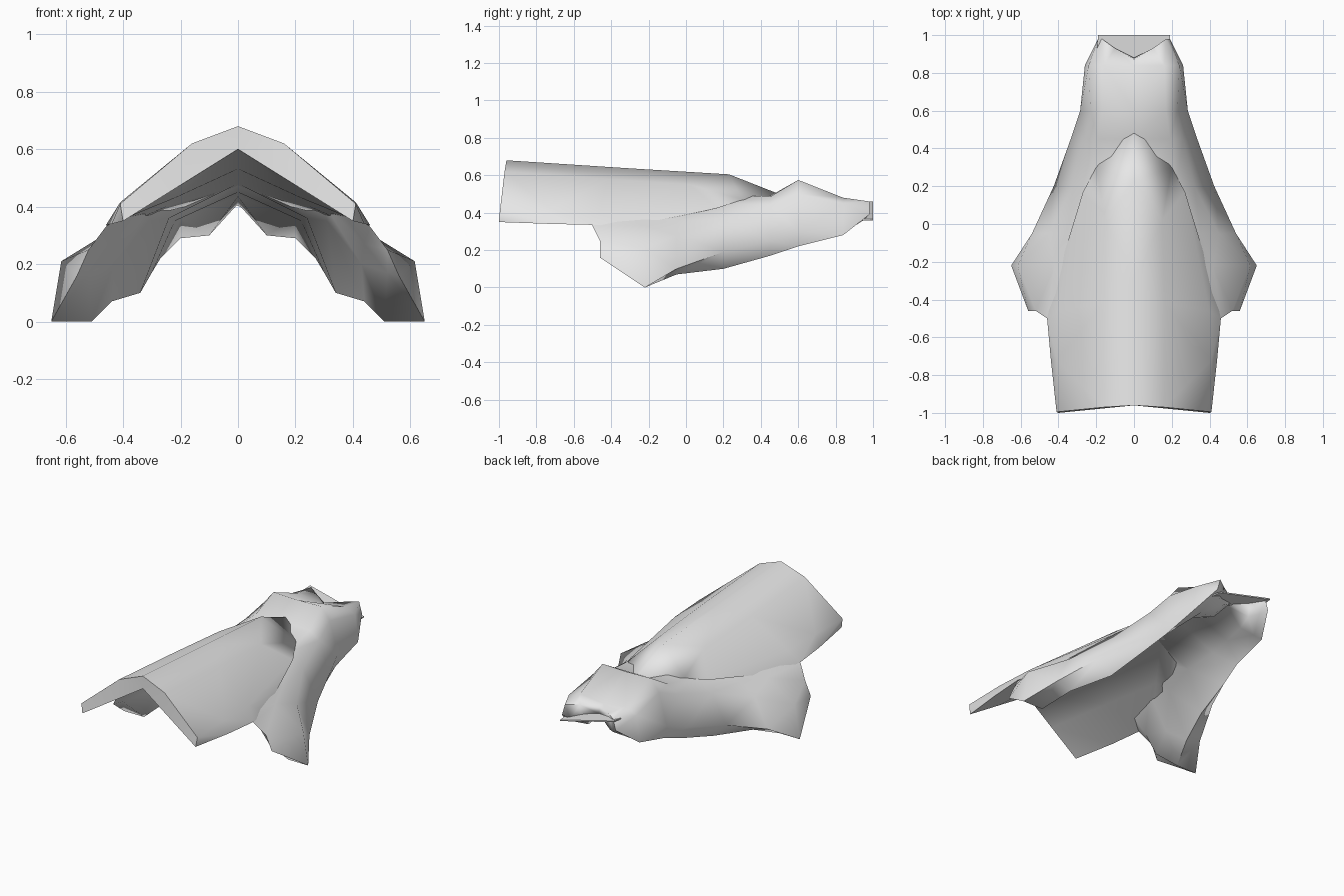
import bpy, bmesh, math

if "Cube" in bpy.data.objects:
    bpy.data.objects.remove(bpy.data.objects["Cube"])

grey = bpy.data.materials.new("plain_grey")
grey.diffuse_color = (0.8, 0.8, 0.8, 1)
grey.use_nodes = True
grey.node_tree.nodes["Principled BSDF"].inputs["Base Color"].default_value = grey.diffuse_color


def finish(name, bm, angle):
    """Turn a bmesh into a grey, smooth shaded object."""
    bmesh.ops.recalc_face_normals(bm, faces=bm.faces)
    me = bpy.data.meshes.new(name)
    bm.to_mesh(me)
    bm.free()
    ob = bpy.data.objects.new(name, me)
    bpy.context.collection.objects.link(ob)
    me.materials.append(grey)
    bpy.ops.object.select_all(action='DESELECT')
    ob.select_set(True)
    bpy.context.view_layer.objects.active = ob
    bpy.ops.object.shade_smooth_by_angle(angle=math.radians(angle))


def loft(name, rings, angle=75):
    """Join half rings into a solid half, then mirror it across x = 0."""
    bm = bmesh.new()
    for side in (1, -1):
        rows = [[bm.verts.new((side * x, y, z)) for x, y, z in r] for r in rings]
        n = len(rows[0])
        for a, b in zip(rows, rows[1:]):
            for i in range(n):
                j = (i + 1) % n
                quad = (a[i], a[j], b[j], b[i])
                if any(abs(v.co.x) > 1e-4 for v in quad):
                    bm.faces.new(quad)
        # end caps, as strips between the top and the underside
        for r in (rows[0], rows[-1]):
            for i in range((n - 1) // 2):
                cap = [r[i], r[i + 1], r[n - 2 - i], r[n - 1 - i]]
                bm.faces.new(list(dict.fromkeys(cap)))
    bmesh.ops.remove_doubles(bm, verts=bm.verts, dist=1e-4)
    bmesh.ops.triangulate(bm, faces=bm.faces)
    finish(name, bm, angle)


# canopy: arched top, flat V underside, chevron shaped rear edge
loft("canopy", [
    [(0, -.96, .68), (.16, -.97, .62), (.41, -.995, .41),
     (.4, -1, .35), (.2, -.98, .475), (0, -.96, .6)],
    [(0, -.3, .637), (.16, -.42, .58), (.41, -.72, .415),
     (.44, -.72, .34), (.22, -.5, .43), (0, -.3, .531)],
    [(0, .23, .605), (.15, .02, .55), (.4, -.46, .41),
     (.46, -.5, .335), (.25, -.1, .4), (0, .25, .474)],
    [(0, .51, .495), (.2, .3, .47), (.27, .17, .425),
     (.42, -.32, .325), (.3, -.05, .37), (0, .5, .448)],
])

# hind shell running forward into the two legs: (y, half ring of x, z)
sections = [
    (.84, [(0, .46), (.16, .48), (.24, .45), (.26, .28), (.2, .29), (.1, .3), (0, .41)]),
    (.6, [(0, .57), (.17, .575), (.23, .5), (.285, .3), (.27, .22), (.2, .36), (0, .435)]),
    (.45, [(0, .49), (.19, .485), (.26, .44), (.335, .25), (.3, .17), (.22, .35), (0, .45)]),
    (.2, [(0, .5), (.22, .45), (.32, .37), (.425, .19), (.34, .1), (.24, .36), (0, .48)]),
    (-.05, [(.12, .53), (.35, .355), (.45, .28), (.54, .1), (.44, .07), (.31, .35), (.12, .5)]),
    (-.22, [(.3, .43), (.42, .33), (.615, .21), (.65, 0), (.51, 0), (.43, .2), (.3, .41)]),
]
tail_end = [(0, .87, .45), (.1, .93, .46), (.17, .98, .46), (.19, .98, .39),
            (.15, .95, .36), (.1, .91, .345), (0, .88, .41)]
leg_front = [(.36, -.48, .41), (.46, -.5, .33), (.52, -.46, .25), (.56, -.46, .16),
             (.52, -.42, .17), (.44, -.42, .27), (.36, -.45, .39)]
body = [[(x, y, z) for x, z in pts] for y, pts in sections]
loft("hind_shell_and_legs", [tail_end] + body + [leg_front])

# tilted thin tail plate
bm = bmesh.new()
corners = [(-.19, 1, .46), (.19, 1, .365), (.2, .86, .37), (-.2, .86, .45)]
top = [bm.verts.new(c) for c in corners]
low = [bm.verts.new((x, y, z - .008)) for x, y, z in corners]
bm.faces.new(top)
bm.faces.new(low)
for i in range(4):
    bm.faces.new((top[i], top[i - 1], low[i - 1], low[i]))
finish("tail_plate", bm, 40)
